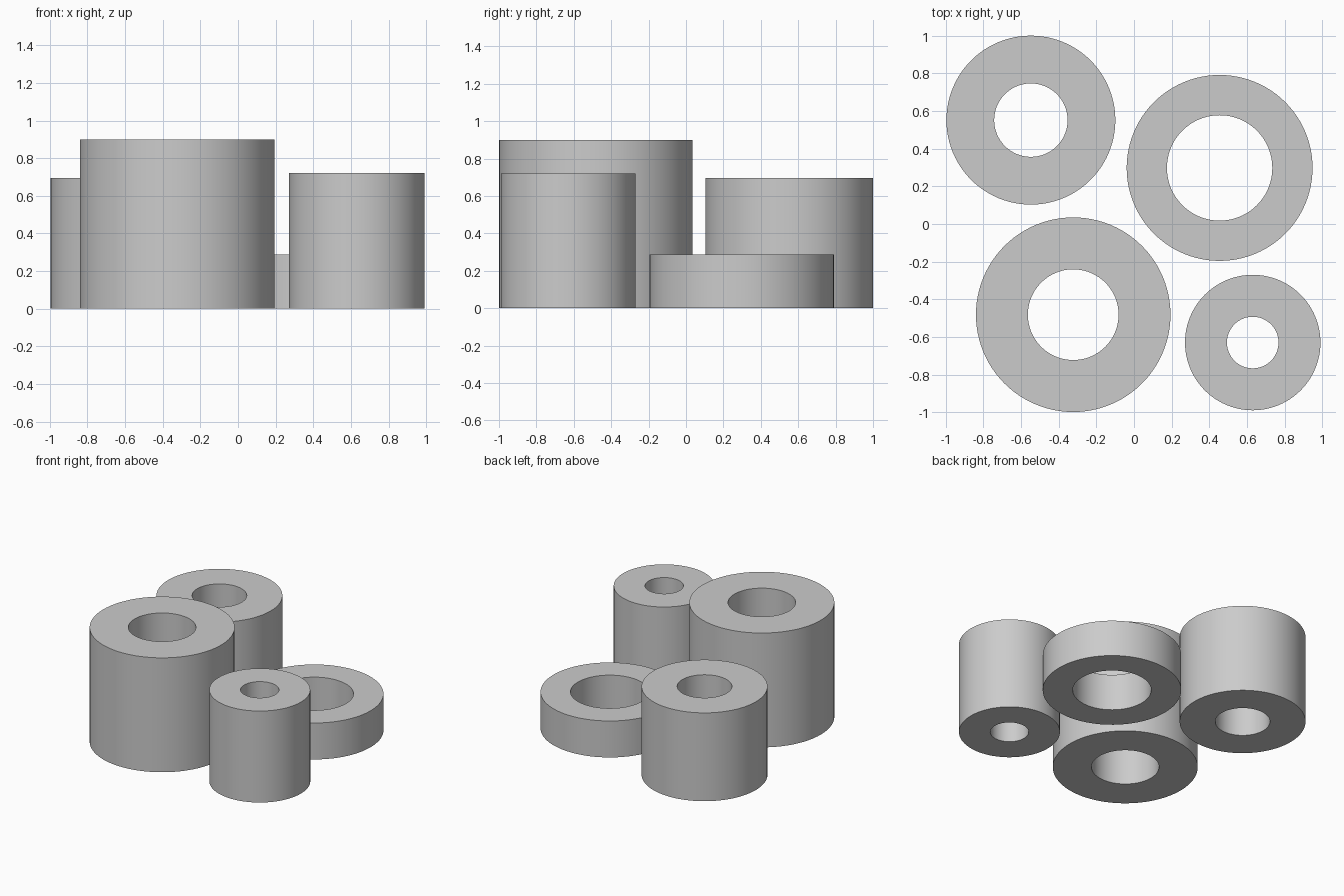
import bpy, bmesh, math

if "Cube" in bpy.data.objects:
    bpy.data.objects.remove(bpy.data.objects["Cube"])

grey = bpy.data.materials.new("plain grey")
grey.diffuse_color = (0.6, 0.6, 0.6, 1)
grey.use_nodes = True
grey.node_tree.nodes["Principled BSDF"].inputs["Base Color"].default_value = grey.diffuse_color
SIDES = 96


def tube(name, x, y, outer, inner, height):
    """Upright hollow cylinder with a through hole, standing on the floor."""
    bm = bmesh.new()
    # rectangular wall section, swept around the tube's axis
    section = [(inner, 0), (outer, 0), (outer, height), (inner, height)]
    rings = []
    for i in range(SIDES):
        a = 2 * math.pi * i / SIDES
        rings.append([bm.verts.new((r * math.cos(a), r * math.sin(a), z)) for r, z in section])
    for i in range(SIDES):
        p, q = rings[i], rings[(i + 1) % SIDES]
        for k in range(4):
            n = (k + 1) % 4
            bm.faces.new((p[k], q[k], q[n], p[n]))
    bmesh.ops.recalc_face_normals(bm, faces=bm.faces)
    mesh = bpy.data.meshes.new(name)
    bm.to_mesh(mesh)
    bm.free()
    mesh.materials.append(grey)
    obj = bpy.data.objects.new(name, mesh)
    obj.location = (x, y, 0)
    bpy.context.collection.objects.link(obj)
    # smooth walls, crisp rims
    bpy.ops.object.select_all(action='DESELECT')
    obj.select_set(True)
    bpy.context.view_layer.objects.active = obj
    bpy.ops.object.shade_smooth_by_angle(angle=math.radians(30))


# name, centre x, centre y, outer radius, hole radius, height
tube("back_left_tube", -0.548, 0.552, 0.449, 0.195, 0.695)
tube("back_right_ring", 0.455, 0.298, 0.494, 0.28, 0.287)
tube("front_left_tube", -0.323, -0.482, 0.517, 0.241, 0.90)
tube("front_right_tube", 0.631, -0.63, 0.36, 0.137, 0.72)
